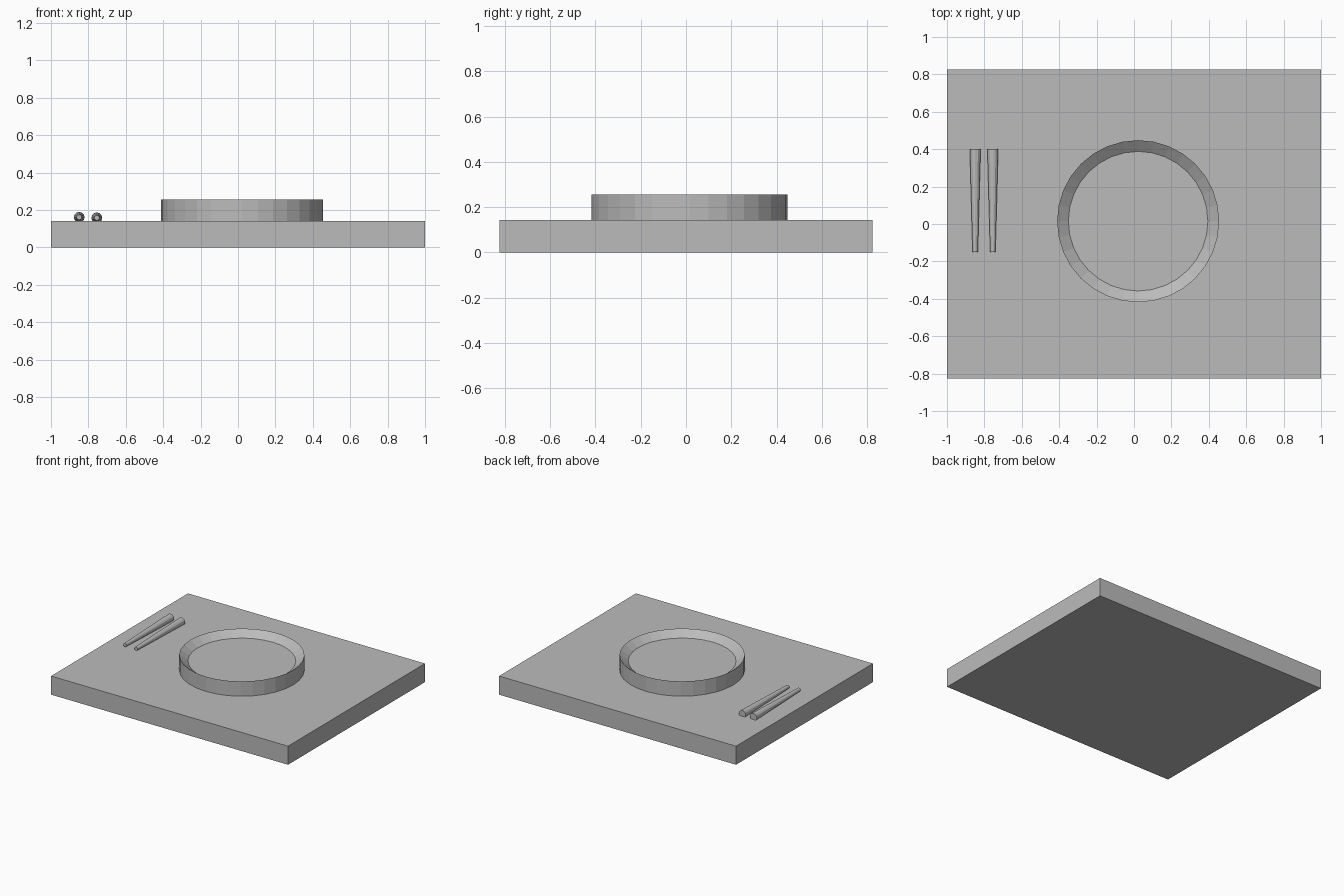
import bpy
import bmesh
import math
from mathutils import Matrix, Vector

cube = bpy.data.objects.get("Cube")
if cube:
    bpy.data.objects.remove(cube, do_unlink=True)

grey = bpy.data.materials.new("plain grey")
grey.use_nodes = True
GREY = (0.5, 0.5, 0.5, 1)
grey.diffuse_color = GREY
grey.node_tree.nodes["Principled BSDF"].inputs["Base Color"].default_value = GREY

TRAY_TOP = 0.142


def add_object(name, bm):
    bmesh.ops.recalc_face_normals(bm, faces=bm.faces)
    mesh = bpy.data.meshes.new(name)
    bm.to_mesh(mesh)
    bm.free()
    mesh.materials.append(grey)
    obj = bpy.data.objects.new(name, mesh)
    bpy.context.collection.objects.link(obj)
    return obj


# Tray: a plain slab
bm = bmesh.new()
bmesh.ops.create_cube(bm, size=1)
bmesh.ops.scale(bm, vec=(2, 1.65, TRAY_TOP), verts=bm.verts)
bmesh.ops.translate(bm, vec=(0, 0, TRAY_TOP / 2), verts=bm.verts)
add_object("tray", bm)

# Plate: a faceted disc with a sharp rim and a sloping recess
PLATE_TOP, PLATE_FLOOR = 0.255, 0.21
RIM_RADIUS, FLOOR_RADIUS = 0.433, 0.373
bm = bmesh.new()
height = PLATE_TOP - TRAY_TOP
bmesh.ops.create_cone(bm, cap_ends=True, segments=32, radius1=RIM_RADIUS,
                      radius2=RIM_RADIUS, depth=height)
bmesh.ops.translate(bm, vec=(0, 0, TRAY_TOP + height / 2), verts=bm.verts)
top = max(bm.faces, key=lambda f: f.calc_center_median().z)
inset = bmesh.ops.inset_region(bm, faces=[top], thickness=RIM_RADIUS - FLOOR_RADIUS)
for v in top.verts:
    v.co.z = PLATE_FLOOR
plate = add_object("plate", bm)
plate.location = (0.022, 0.015, 0)

# Chopsticks: tapered rods lying along y, thick end at the back
Y_FRONT, Y_BACK = -0.15, 0.4
for name, x, z in (("right_chopstick", -0.849, 0.161),
                   ("left_chopstick", -0.755, 0.158)):
    bm = bmesh.new()
    bmesh.ops.create_cone(bm, cap_ends=True, segments=12, radius1=0.029,
                          radius2=0.014, depth=Y_BACK - Y_FRONT)
    bmesh.ops.rotate(bm, cent=Vector(), verts=bm.verts,
                     matrix=Matrix.Rotation(math.pi / 2, 3, "X"))
    stick = add_object(name, bm)
    stick.location = (x, (Y_FRONT + Y_BACK) / 2, z)
